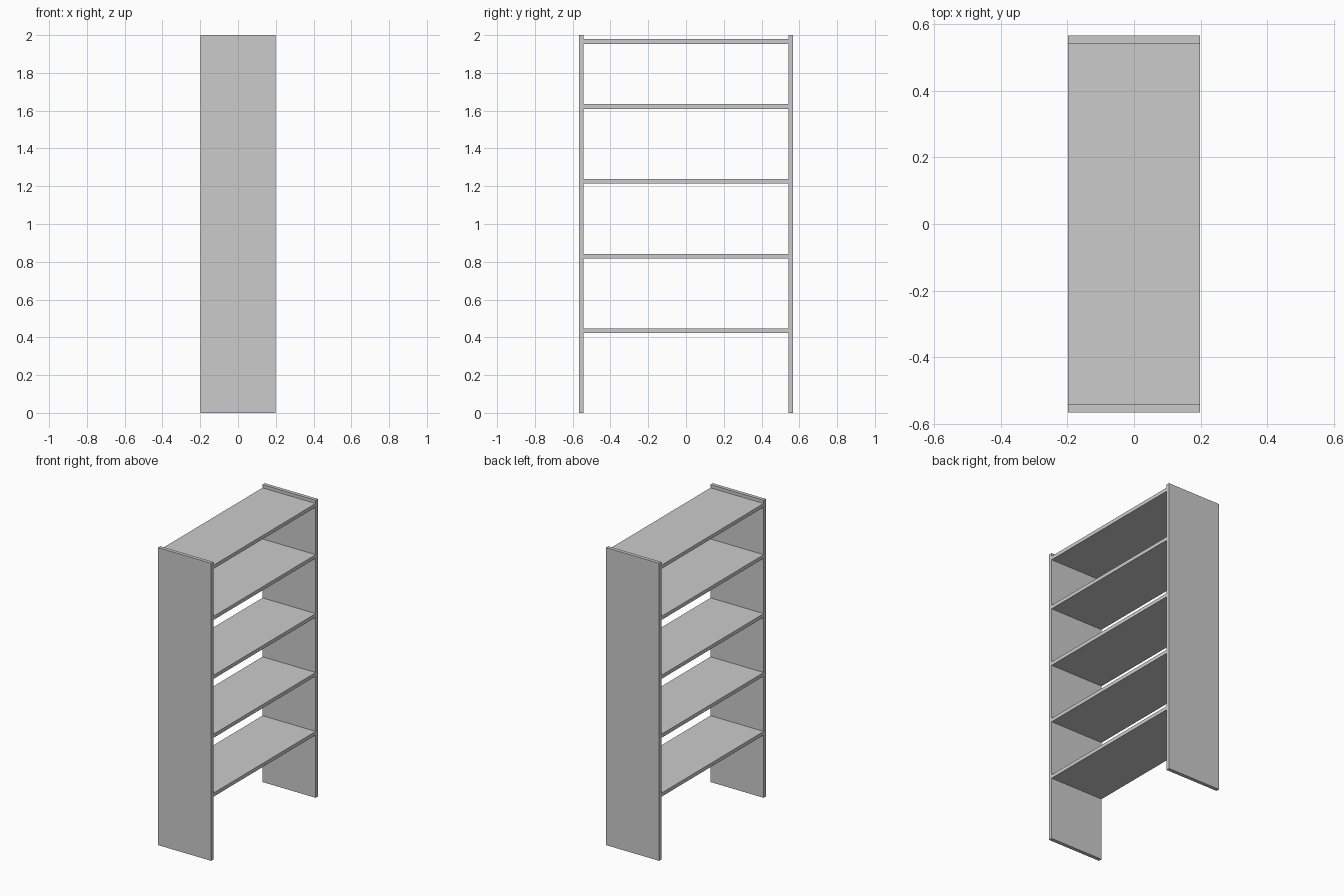
import bpy

if "Cube" in bpy.data.objects:
    bpy.data.objects.remove(bpy.data.objects["Cube"])

DEPTH, WIDTH, HEIGHT, BOARD = 0.396, 1.134, 2.0, 0.0245


def board(name, size, location):
    bpy.ops.mesh.primitive_cube_add(size=1, location=location)
    obj = bpy.context.object
    obj.name = name
    obj.scale = size
    bpy.ops.object.transform_apply(location=False, rotation=False, scale=True)
    return obj


# Upright side panels
for name, side in (("left_side_panel", -1), ("right_side_panel", 1)):
    board(name, (DEPTH, BOARD, HEIGHT), (0, side * (WIDTH - BOARD) / 2, HEIGHT / 2))

# Shelves spanning between the panels, top one slightly below the rim
for i, z in enumerate((0.434, 0.830, 1.226, 1.622, 1.966)):
    board(f"shelf_{i + 1}", (DEPTH, WIDTH - 2 * BOARD, BOARD), (0, 0, z))
